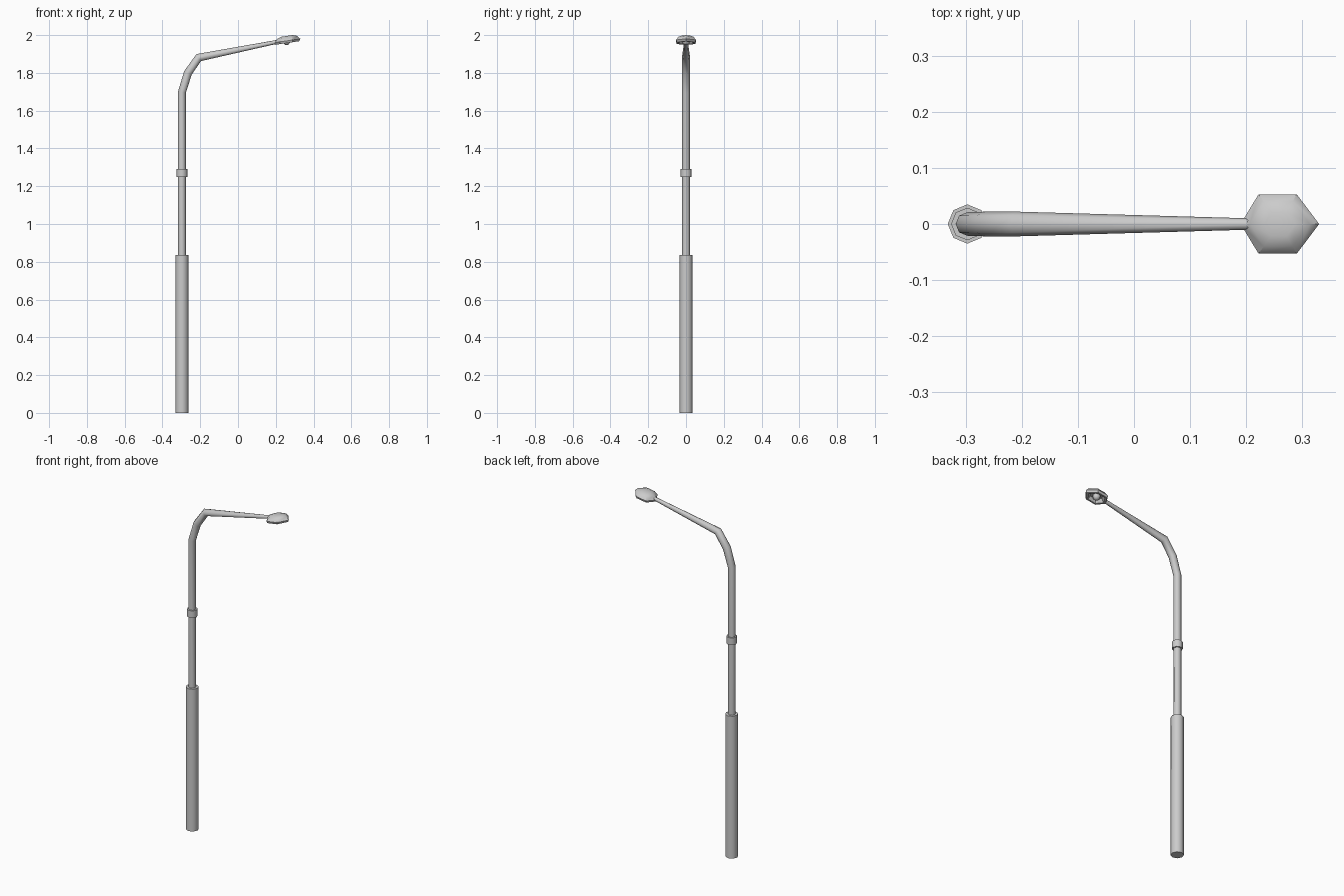
import bpy, bmesh, math
from mathutils import Vector

if "Cube" in bpy.data.objects:
    bpy.data.objects.remove(bpy.data.objects["Cube"])

POLE_X = -0.297


def finish(name, bm, angle=50):
    bmesh.ops.recalc_face_normals(bm, faces=bm.faces)
    me = bpy.data.meshes.new(name)
    bm.to_mesh(me)
    bm.free()
    ob = bpy.data.objects.new(name, me)
    bpy.context.collection.objects.link(ob)
    bpy.ops.object.select_all(action='DESELECT')
    ob.select_set(True)
    bpy.context.view_layer.objects.active = ob
    bpy.ops.object.shade_smooth_by_angle(angle=math.radians(angle))
    return ob


def loft(name, rings, angle=50):
    bm = bmesh.new()
    loops = [[bm.verts.new(p) for p in ring] for ring in rings]
    n = len(loops[0])
    for a, b in zip(loops, loops[1:]):
        for i in range(n):
            j = (i + 1) % n
            bm.faces.new((a[i], a[j], b[j], b[i]))
    bm.faces.new(loops[0])
    bm.faces.new(loops[-1])
    return finish(name, bm, angle)


def tube(name, path, sides=8):
    """Sweep a polygon along (x, z, radius) points, mitred at the bends."""
    pts = [Vector((x, 0, z)) for x, z, r in path]
    rings = []
    for i, p in enumerate(pts):
        d0 = (p - pts[max(i - 1, 0)]).normalized()
        d1 = (pts[min(i + 1, len(pts) - 1)] - p).normalized()
        side = (d0 + d1).normalized().cross(Vector((0, 1, 0)))
        r = path[i][2]
        rings.append([p + r * (side * math.cos(t) + Vector((0, math.sin(t), 0)))
                      for t in (2 * math.pi * k / sides for k in range(sides))])
    return loft(name, rings)


# Pole: thick base, slim shaft bending into a tapered arm, joint collar
tube("pole_base", [(POLE_X, 0, 0.035), (POLE_X, 0.835, 0.035)])
tube("shaft_and_arm", [(POLE_X, 0.82, 0.021), (POLE_X, 1.697, 0.021),
                       (-0.265, 1.8, 0.022), (-0.208, 1.881, 0.022),
                       (0.21, 1.965, 0.01)])
tube("joint_collar", [(POLE_X, 1.25, 0.029), (POLE_X, 1.292, 0.029)])

# Lamp head: tilted hexagonal shell with a recess underneath
HEX = [(-0.07, 0), (-0.038, -0.053), (0.03, -0.053),
       (0.07, 0), (0.03, 0.053), (-0.038, 0.053)]


def head_ring(scale, dz):
    return [(0.26 + x * scale, y * scale, 1.972 + 0.15 * x * scale + dz)
            for x, y in HEX]


loft("lamp_head", [head_ring(s, dz) for s, dz in (
    (0.55, 0.004), (0.74, -0.014), (0.92, -0.014), (1.0, -0.002),
    (0.76, 0.016), (0.4, 0.0238))], 40)

# Bulb set into the recess
bm = bmesh.new()
bmesh.ops.create_uvsphere(bm, u_segments=10, v_segments=6, radius=0.021)
bmesh.ops.translate(bm, verts=bm.verts, vec=(0.257, 0, 1.968))
finish("bulb", bm)
